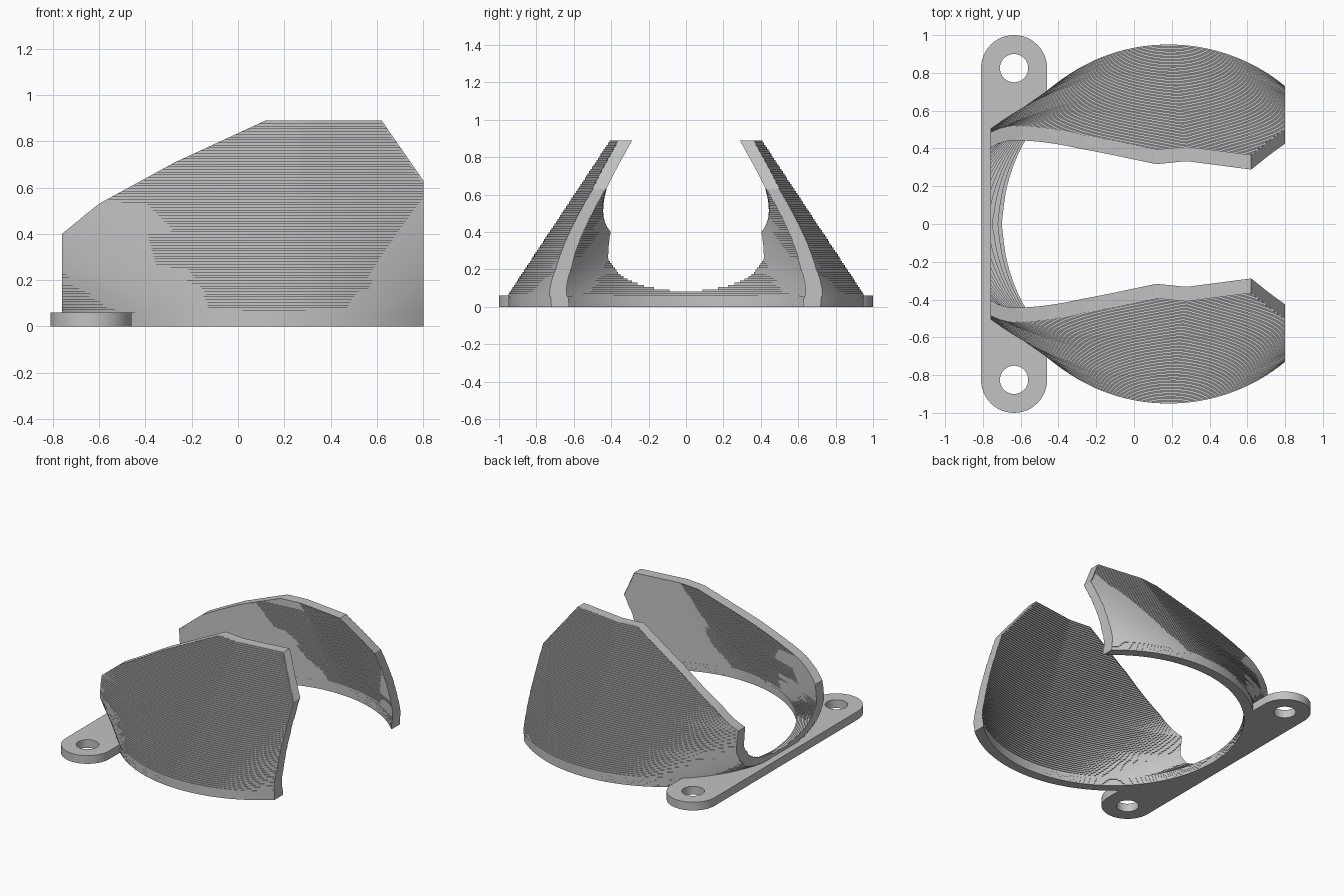
import bpy, bmesh, math

if "Cube" in bpy.data.objects:
    bpy.data.objects.remove(bpy.data.objects["Cube"], do_unlink=True)

grey = bpy.data.materials.new("plain_grey")
grey.use_nodes = True
grey.diffuse_color = (0.54, 0.54, 0.54, 1)
grey.node_tree.nodes["Principled BSDF"].inputs["Base Color"].default_value = grey.diffuse_color

BACK, FRONT = -0.76, 0.8
BASE_R, WALL, CENTRE = 0.95, 0.07, 0.18
PLATE_H = 0.06
STEP = 0.0117
RIM = [(BACK, 0.4), (-0.6, 0.53), (-0.27, 0.71), (0.12, 0.89), (0.62, 0.89), (FRONT, 0.63)]
# Bend radius by height, behind and ahead of the ridge
BACK_BEND = [(0.05, 0.95), (0.09, 1.06), (0.13, 1.18), (0.18, 1.35), (0.25, 1.55), (0.4, 1.7), (0.53, 2.1)]
FRONT_BEND = [(0.05, 0.95), (0.15, 1.12), (0.3, 1.3), (0.63, 1.7)]


def lerp(table, t):
    if t <= table[0][0]:
        return table[0][1]
    for (a, va), (b, vb) in zip(table, table[1:]):
        if t <= b:
            return va + (vb - va) * (t - a) / (b - a)
    return table[-1][1]


def wall_y(x, z, inset):
    """Half width of the shell: a base arc that turns into a shallow ridge higher up."""
    widest = BASE_R - 0.66 * max(0, z - PLATE_H) - inset
    dx = x - CENTRE - 0.11 * z
    bend, slope = (BACK_BEND, 0.1) if dx < 0 else (FRONT_BEND, 0.13)
    radius = lerp(bend, z) - inset
    sag = radius - math.sqrt(max(0, radius ** 2 - dx ** 2))
    ridge = min(1, max(0, (z - 0.2) / 0.6))
    return max(0, widest - (1 - ridge) * sag - ridge * slope * abs(dx))


def new_object(name, bm):
    bmesh.ops.recalc_face_normals(bm, faces=bm.faces)
    mesh = bpy.data.meshes.new(name)
    bm.to_mesh(mesh)
    bm.free()
    obj = bpy.data.objects.new(name, mesh)
    bpy.context.collection.objects.link(obj)
    mesh.materials.append(grey)
    return obj


def smooth(obj):
    bpy.ops.object.select_all(action="DESELECT")
    obj.select_set(True)
    bpy.context.view_layer.objects.active = obj
    bpy.ops.object.shade_smooth_by_angle(angle=math.radians(25))


# Curved side walls: thin stacked layers inside and out, mirrored across y
def section(x):
    rim = lerp(RIM, x)
    levels = [i * STEP for i in range(int(0.89 / STEP) + 1)] + [0.89]
    outer, inner = [], []
    for low, high in zip(levels, levels[1:]):
        low, high = min(low, rim), min(high, rim)
        for side, inset in ((outer, 0), (inner, WALL)):
            y = wall_y(x, low, inset)
            side += [(x, y, low), (x, y, high)]
    return outer + inner[::-1]


columns = {x for x, _ in RIM}
columns |= {BACK + 0.01 * i for i in range(1, 10)}
columns |= {round(-0.66 + 0.02 * i, 4) for i in range(73)}
bm = bmesh.new()
loops = [[bm.verts.new(p) for p in section(x)] for x in sorted(columns)]
for a, b in zip(loops, loops[1:]):
    for i in range(len(a)):
        j = (i + 1) % len(a)
        bm.faces.new((a[i], a[j], b[j], b[i]))
bm.faces.new(loops[0])
bm.faces.new(loops[-1])
bmesh.ops.remove_doubles(bm, verts=bm.verts, dist=0.0002)
bmesh.ops.recalc_face_normals(bm, faces=bm.faces)
middle = [f for f in bm.faces if all(v.co.y < 0.0003 for v in f.verts)]
bmesh.ops.delete(bm, geom=middle, context="FACES")
copy = bmesh.ops.duplicate(bm, geom=bm.verts[:] + bm.edges[:] + bm.faces[:])["geom"]
for v in copy:
    if isinstance(v, bmesh.types.BMVert):
        v.co.y = -v.co.y
bmesh.ops.reverse_faces(bm, faces=[f for f in copy if isinstance(f, bmesh.types.BMFace)])
bmesh.ops.remove_doubles(bm, verts=bm.verts, dist=0.0002)
smooth(new_object("curved_walls", bm))


# Mounting plate: rounded bar with two screw holes and the ring bore removed
def prism(name, outline, z0, z1):
    bm = bmesh.new()
    face = bm.faces.new([bm.verts.new((x, y, z0)) for x, y in outline])
    top = bmesh.ops.extrude_face_region(bm, geom=[face])["geom"]
    for v in top:
        if isinstance(v, bmesh.types.BMVert):
            v.co.z = z1
    return new_object(name, bm)


def arc(cx, cy, r, start, turn, n):
    return [(cx + r * math.cos(start + turn * i / n), cy + r * math.sin(start + turn * i / n))
            for i in range(n + 1)]


PLATE_X, END_R, END_Y = -0.635, 0.175, 0.825
outline = arc(PLATE_X, END_Y, END_R, 0, math.pi, 24) + arc(PLATE_X, -END_Y, END_R, math.pi, math.pi, 24)
plate = prism("mounting_plate", outline, 0, PLATE_H)
bores = [(PLATE_X, END_Y, 0.075, 32), (PLATE_X, -END_Y, 0.075, 32), (CENTRE, 0, BASE_R - WALL, 96)]
for x, y, r, sides in bores:
    cutter = prism("bore_cutter", arc(x, y, r, 0, math.tau, sides)[:-1], -0.1, 0.2)
    cutter.hide_render = True
    cut = plate.modifiers.new("bore", "BOOLEAN")
    cut.operation = "DIFFERENCE"
    cut.solver = "EXACT"
    cut.object = cutter
    bpy.context.view_layer.objects.active = plate
    bpy.ops.object.modifier_apply(modifier=cut.name)
    bpy.data.objects.remove(cutter, do_unlink=True)
smooth(plate)
